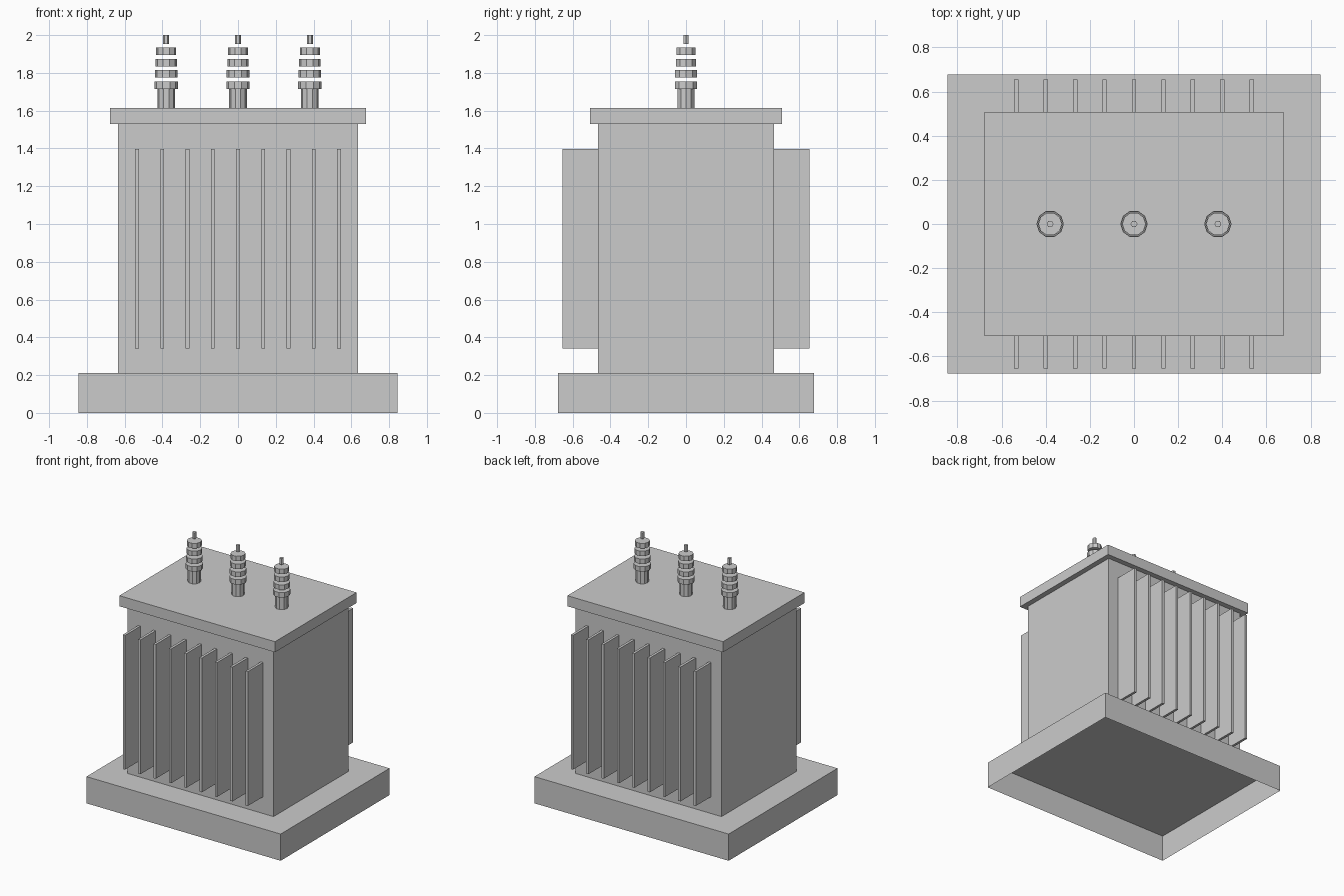
import bpy, bmesh
from math import cos, sin, pi

if "Cube" in bpy.data.objects:
    bpy.data.objects.remove(bpy.data.objects["Cube"])


def finish(name, bm):
    bmesh.ops.recalc_face_normals(bm, faces=bm.faces)
    me = bpy.data.meshes.new(name)
    bm.to_mesh(me)
    bm.free()
    ob = bpy.data.objects.new(name, me)
    bpy.context.collection.objects.link(ob)
    return ob


def add_box(bm, x0, x1, y0, y1, z0, z1):
    geo = bmesh.ops.create_cube(bm, size=1)
    for v in geo["verts"]:
        v.co.x = x1 if v.co.x > 0 else x0
        v.co.y = y1 if v.co.y > 0 else y0
        v.co.z = z1 if v.co.z > 0 else z0


def add_prism(bm, sides, r, x, z0, z1):
    # upright prism with a corner on the x axis
    rings = [[bm.verts.new((x + r * cos(2 * pi * i / sides),
                            r * sin(2 * pi * i / sides), z))
              for i in range(sides)] for z in (z0, z1)]
    low, high = rings
    bm.faces.new(low[::-1])
    bm.faces.new(high)
    for i in range(sides):
        j = (i + 1) % sides
        bm.faces.new((low[i], low[j], high[j], high[i]))


def box(name, hx, hy, z0, z1):
    bm = bmesh.new()
    add_box(bm, -hx, hx, -hy, hy, z0, z1)
    return finish(name, bm)


# base plinth: thin shell, open underneath
bm = bmesh.new()
add_box(bm, -0.845, 0.845, -0.677, 0.677, 0, 0.21)
bottom = [f for f in bm.faces if f.calc_center_median().z < 0.01]
bmesh.ops.delete(bm, geom=bottom, context="FACES_ONLY")
bm.normal_update()
me = bpy.data.meshes.new("base_plinth")
bm.to_mesh(me)
bm.free()
bpy.context.collection.objects.link(bpy.data.objects.new("base_plinth", me))

# tank and lid
box("tank", 0.635, 0.465, 0.21, 1.53)
box("lid", 0.677, 0.507, 1.53, 1.613)

# cooling fins on front and back
for side, name in ((-1, "front_fins"), (1, "back_fins")):
    bm = bmesh.new()
    for i in range(9):
        x = (i - 4) * 0.1335
        y0, y1 = sorted((side * 0.465, side * 0.655))
        add_box(bm, x - 0.01, x + 0.01, y0, y1, 0.342, 1.398)
    finish(name, bm)

# bushings: post, stacked insulator discs and terminal rod
discs = [(0.062, 1.715), (0.060, 1.775), (0.056, 1.835), (0.053, 1.895)]
for x, where in ((-0.38, "left"), (0, "middle"), (0.38, "right")):
    bm = bmesh.new()
    add_prism(bm, 10, 0.047, x, 1.613, 1.715)
    finish(where + "_bushing_post", bm)
    bm = bmesh.new()
    for r, z in discs:
        add_prism(bm, 10, r, x, z, z + 0.039)
    finish(where + "_insulator_discs", bm)
    bm = bmesh.new()
    add_prism(bm, 6, 0.016, x, 1.952, 2.0)
    finish(where + "_terminal_rod", bm)
